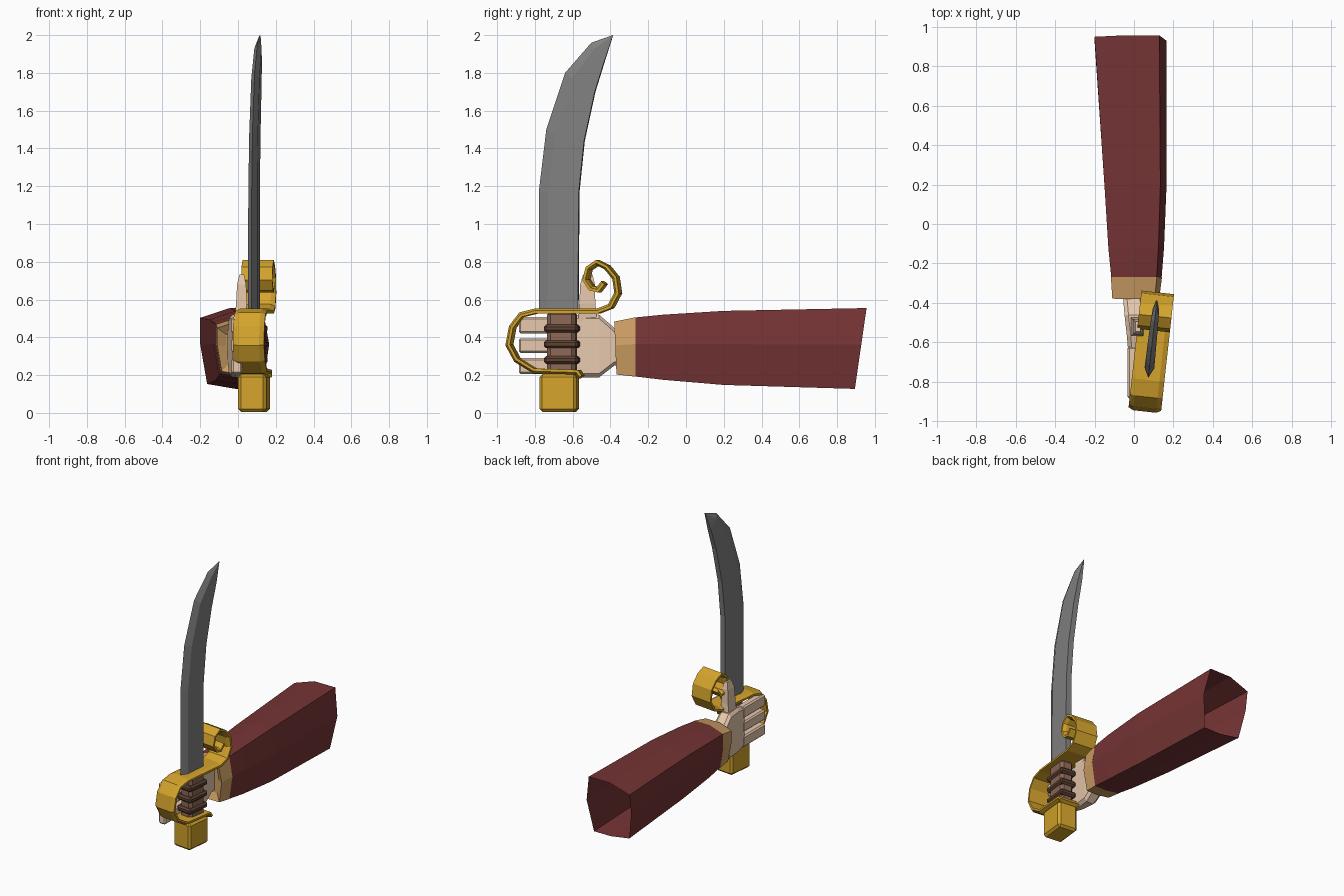
import bpy, bmesh, math
from mathutils import Matrix, Vector

if "Cube" in bpy.data.objects:
    bpy.data.objects.remove(bpy.data.objects["Cube"])


def material(name, color):
    m = bpy.data.materials.new(name)
    m.diffuse_color = (*color, 1)
    m.use_nodes = True
    m.node_tree.nodes["Principled BSDF"].inputs["Base Color"].default_value = m.diffuse_color
    return m


STEEL = material("steel", (0.22, 0.22, 0.22))
GOLD = material("gold", (0.66, 0.37, 0.025))
SKIN = material("skin", (0.80, 0.58, 0.42))
CLOTH = material("red cloth", (0.18, 0.034, 0.035))
TAN = material("tan cuff", (0.62, 0.35, 0.13))
LEATHER = material("grip leather", (0.26, 0.14, 0.095))
DARK = material("dark leather", (0.115, 0.055, 0.032))

# The sword is modelled about its own axis, then turned slightly
SWORD = Matrix.Translation((0.084, -0.675, 0)) @ Matrix.Rotation(math.radians(-6.3), 4, 'Z') \
    @ Matrix.Translation((0, 0.675, 0))


def finish(name, bm, mat, matrix=None, bevel=0):
    bmesh.ops.recalc_face_normals(bm, faces=bm.faces)
    if matrix:
        bm.transform(matrix)
    me = bpy.data.meshes.new(name)
    bm.to_mesh(me)
    bm.free()
    me.materials.append(mat)
    ob = bpy.data.objects.new(name, me)
    bpy.context.collection.objects.link(ob)
    if bevel:
        mod = ob.modifiers.new("bevel", 'BEVEL')
        mod.width = bevel
        mod.segments = 1
    return ob


def loft(name, sections, mat, caps=(True, True), matrix=None, bevel=0):
    """Skin a row of closed cross-sections."""
    bm = bmesh.new()
    rings = [[bm.verts.new(p) for p in s] for s in sections]
    n = len(rings[0])
    for a, b in zip(rings, rings[1:]):
        for i in range(n):
            j = (i + 1) % n
            bm.faces.new((a[i], a[j], b[j], b[i]))
    if caps[0]:
        bm.faces.new(rings[0])
    if caps[1]:
        bm.faces.new(rings[-1])
    return finish(name, bm, mat, matrix, bevel)


def box(name, lo, hi, mat, matrix=None, bevel=0):
    (x0, y0, z0), (x1, y1, z1) = lo, hi
    ring = lambda z: [(x0, y0, z), (x1, y0, z), (x1, y1, z), (x0, y1, z)]
    return loft(name, [ring(z0), ring(z1)], mat, matrix=matrix, bevel=bevel)


# Blade: sharp front edge, bevel line and flat spine at each station
# (edge y, edge z, bevel y, bevel z, spine y, spine z, half thickness)
stations = [
    (-.78, .53, -.73, .53, -.57, .53, .025),
    (-.78, 1.17, -.727, 1.17, -.565, 1.17, .024),
    (-.74, 1.50, -.69, 1.48, -.537, 1.44, .023),
    (-.64, 1.80, -.60, 1.77, -.48, 1.70, .022),
    (-.50, 1.96, -.48, 1.93, -.43, 1.86, .019),
    (-.385, 2.0, -.386, 1.995, -.387, 1.99, .004),
]
loft("blade", [[(0, ey, ez), (t, by, bz), (t * .85, sy, sz), (-t * .85, sy, sz), (-t, by, bz)]
               for ey, ez, by, bz, sy, sz, t in stations], STEEL, matrix=SWORD)

# Guard: one strip from the lower hook, round the knuckle bow, to the scroll
path = [Vector(p) for p in [
    (-.553, .19), (-.57, .215), (-.80, .222), (-.895, .28), (-.938, .36), (-.92, .455),
    (-.87, .52), (-.79, .54), (-.46, .54), (-.395, .565), (-.358, .635), (-.37, .715),
    (-.415, .77), (-.465, .795), (-.51, .765), (-.525, .705), (-.495, .66),
    (-.46, .652), (-.43, .69)]]
strip = []
for i, p in enumerate(path):
    d0 = (p - path[max(i - 1, 0)]).normalized()
    d1 = (path[min(i + 1, len(path) - 1)] - p).normalized()
    d = (d0 + d1).normalized()
    out = Vector((-d.y, d.x)) * .013 / max(.8, d.dot(d1 if d1.length else d0))
    w = .083
    pts = [(-w, -1), (-w, .1), (-w + .025, 1), (w - .025, 1), (w, .1), (w, -1)]
    strip.append([(x, p.x + out.x * s, p.y + out.y * s) for x, s in pts])
loft("guard", strip, GOLD, matrix=SWORD)

# Pommel, grip and grip bands
box("pommel", (-.075, -.77, .005), (.075, -.572, .205), GOLD, SWORD, .016)
box("grip", (-.05, -.732, .19), (.05, -.58, .54), LEATHER, SWORD, .02)
for i in range(3):
    z = .28 + i * .0835
    box(f"grip_band_{i + 1}", (-.062, -.748, z - .021), (.062, -.565, z + .021), DARK, SWORD, .012)

# Sleeve and cuff share one faceted outline
OUTLINE = [(0, .88), (.43, 1), (.9, 1), (1, .55), (.9, 0), (.52, 0), (.1, .06), (0, .55)]


def arm_ring(y, x0, x1, z0, z1, slant=0):
    return [(x0 + u * (x1 - x0), y + slant * (v - .5), z0 + v * (z1 - z0)) for u, v in OUTLINE]


loft("sleeve", [
    arm_ring(-.27, -.115, .14, .193, .505),
    arm_ring(-.12, -.13, .152, .175, .52),
    arm_ring(.20, -.15, .165, .148, .54),
    arm_ring(.925, -.20, .165, .127, .555, .062)], CLOTH, caps=(False, False))
loft("cuff", [
    arm_ring(-.345, -.06, .085, .255, .435),
    arm_ring(-.374, -.11, .128, .203, .483, -.012),
    arm_ring(-.268, -.117, .142, .192, .506)], TAN, caps=(True, False))


# Hand: tapered palm, three straight fingers and an upright thumb
def palm_ring(y, x0, x1, z0, z1):
    c = .02
    return [(x0, y, z0 + c), (x0 + c, y, z0), (x1 - c, y, z0), (x1, y, z0 + c),
            (x1, y, z1 - c), (x1 - c, y, z1), (x0 + c, y, z1), (x0, y, z1 - c)]


loft("palm", [
    palm_ring(-.34, -.055, .05, .255, .44),
    palm_ring(-.38, -.055, .05, .25, .45),
    palm_ring(-.46, -.048, .05, .188, .52),
    palm_ring(-.57, -.036, .038, .188, .52),
    palm_ring(-.64, -.03, .03, .205, .505)], SKIN)
for i, (z0, z1) in enumerate([(.207, .29), (.318, .395), (.42, .508)]):
    box(f"finger_{i + 1}", (-.034, -.885, z0), (.022, -.62, z1), SKIN, bevel=.01)
loft("thumb", [[(x0, y0, z), (x1, y0, z), (x1, y1, z), (x0, y1, z)] for x0, x1, y0, y1, z in [
    (-.02, .04, -.57, -.47, .48), (-.01, .047, -.565, -.48, .58),
    (-.005, .043, -.56, -.482, .68), (.008, .032, -.545, -.495, .732)]], SKIN)
